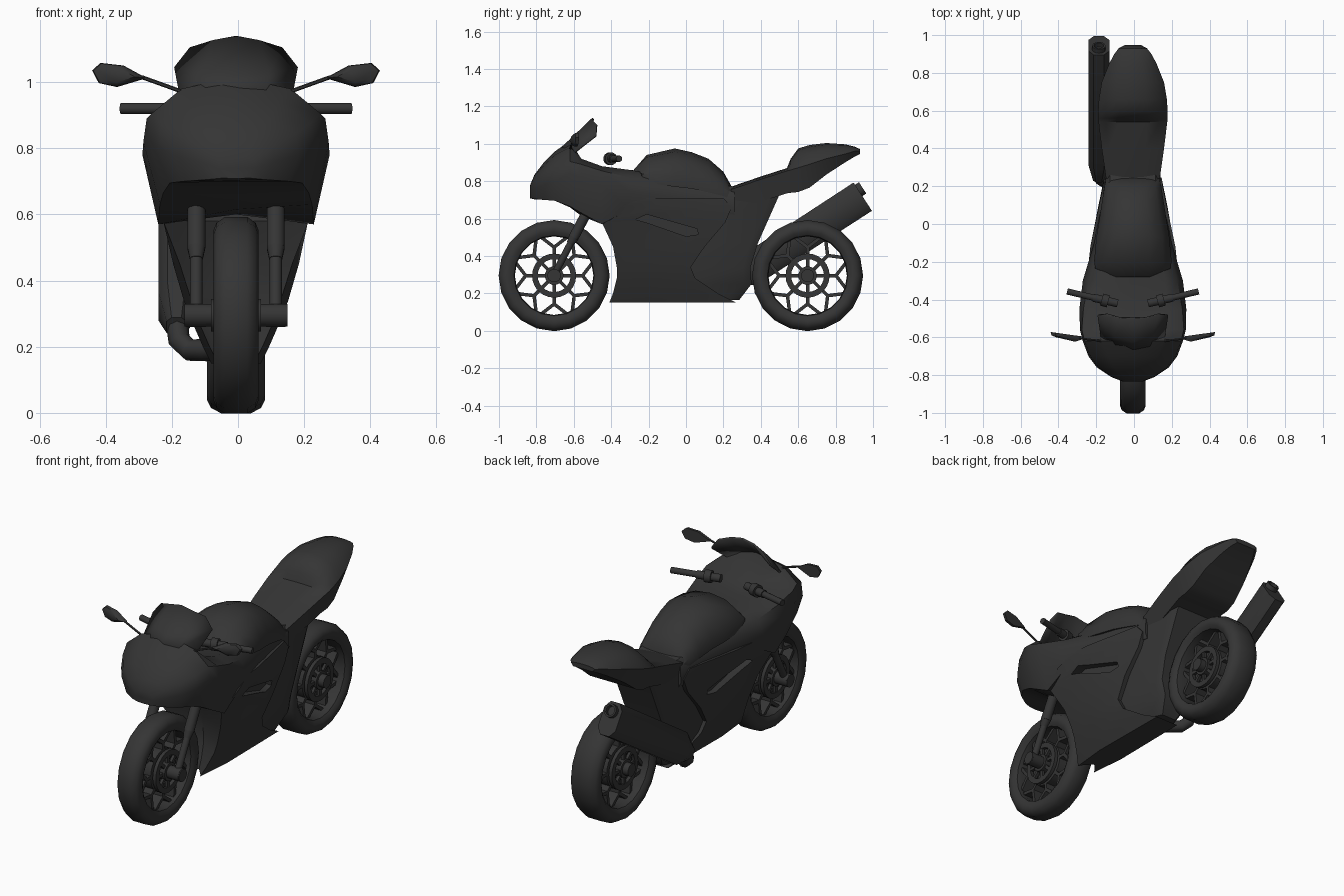
import bpy, bmesh, math
from mathutils import Vector as V

if "Cube" in bpy.data.objects:
    bpy.data.objects.remove(bpy.data.objects["Cube"])

mat = bpy.data.materials.new("dark_grey")
mat.diffuse_color = (0.035, 0.035, 0.035, 1)
mat.use_nodes = True
mat.node_tree.nodes["Principled BSDF"].inputs["Base Color"].default_value = mat.diffuse_color


def skin(bm, rings, loop=False):
    """Join closed rings of points with quads; cap the ends unless looped."""
    vs = [[bm.verts.new(p) for p in r] for r in rings]
    n = len(vs[0])
    for a, b in zip(vs, vs[1:] + (vs[:1] if loop else [])):
        for i in range(n):
            bm.faces.new((a[i], a[(i + 1) % n], b[(i + 1) % n], b[i]))
    if not loop:
        bm.faces.new(vs[0])
        bm.faces.new(vs[-1])


def rod(bm, a, b, r, r2=None, n=12):
    a, b = V(a), V(b)
    q = (b - a).to_track_quat('Z', 'Y')
    skin(bm, [[c + q @ V((s * math.cos(t), s * math.sin(t), 0))
               for t in [2 * math.pi * (i + .5) / n for i in range(n)]]
              for c, s in ((a, r), (b, r if r2 is None else r2))])


def bar(bm, a, b, w, hx):
    """Flat wheel spoke: half width w in the wheel plane, half depth hx."""
    a, b = V(a), V(b)
    side, dep = (b - a).cross(V((1, 0, 0))).normalized() * w, V((hx, 0, 0))
    skin(bm, [[c + side + dep, c - side + dep, c - side - dep, c + side - dep] for c in (a, b)])


def finish(name, bm):
    bmesh.ops.recalc_face_normals(bm, faces=bm.faces)
    me = bpy.data.meshes.new(name)
    bm.to_mesh(me)
    bm.free()
    me.materials.append(mat)
    ob = bpy.data.objects.new(name, me)
    bpy.context.collection.objects.link(ob)
    return ob


def loft(name, halves):
    """Skin half outlines that start and end on the centre plane, mirrored."""
    bm = bmesh.new()
    skin(bm, [h + [(-x, y, z) for x, y, z in h[-2:0:-1]] for h in halves])
    return finish(name, bm)


# upper fairing: y, top z, shoulder x z, flank x z, widest x z, lower x z, belly z
upper = [
    (-.833, .78, .03, .775, .05, .76, .055, .74, .04, .71, .708),
    (-.81, .835, .06, .83, .11, .805, .115, .76, .09, .705, .703),
    (-.76, .90, .10, .885, .18, .845, .19, .78, .16, .70, .70),
    (-.70, .96, .13, .94, .225, .875, .235, .80, .20, .695, .70),
    (-.62, 1.015, .165, .98, .255, .905, .265, .84, .22, .665, .66),
    (-.56, .88, .19, .92, .27, .89, .28, .82, .23, .63, .615),
    (-.45, .84, .18, .88, .262, .855, .283, .78, .235, .57, .60),
    (-.30, .84, .17, .86, .235, .82, .265, .745, .23, .65, .64),
    (-.10, .84, .14, .83, .18, .80, .205, .72, .195, .65, .64),
    (.10, .80, .12, .80, .155, .77, .168, .69, .16, .63, .62),
    (.26, .77, .12, .77, .14, .74, .145, .65, .13, .62, .62)]
loft("upper_fairing", [[(0, s[0], s[1])] + [(s[i], s[0], s[i + 1]) for i in (2, 4, 6, 8)]
                       + [(0, s[0], s[10])] for s in upper])

# lower fairing: z, front y, rear y, front / middle / rear half widths
lower = [(.15, -.41, .27, .055, .075, .07), (.20, -.39, .17, .08, .10, .09), (.28, -.37, .05, .115, .135, .125),
         (.34, -.37, .025, .135, .158, .14), (.45, -.39, .10, .17, .19, .155),
         (.58, -.45, .21, .22, .218, .152), (.66, -.35, .245, .248, .23, .152),
         (.71, -.24, .20, .238, .225, .158)]
fairing = loft("lower_fairing", [
    [(0, f + .07, z), (wf * .8, f + .02, z), (wf, f, z), (wm, f * .5, z),
     (wm * .4 + wr * .6, r * .5 - .03, z), (wr, r, z), (0, r, z)] for z, f, r, wf, wm, wr in lower])

# side vents cut into the lower fairing
bm = bmesh.new()
vent = [(-.27, .595), (-.21, .622), (.06, .545), (.065, .515), (.0, .505), (-.20, .575)]
for s in (-1, 1):
    skin(bm, [[(s * (x - .12 * y), y, z) for y, z in vent] for x in (.145, .4)])
cutter = finish("vent_cutter", bm)
cutter.hide_render = True
mod = fairing.modifiers.new("vents", 'BOOLEAN')
mod.operation, mod.object, mod.solver = 'DIFFERENCE', cutter, 'EXACT'
bpy.context.view_layer.objects.active = fairing
bpy.ops.object.modifier_apply(modifier=mod.name)
bpy.data.objects.remove(cutter)

# rear frame behind the fairing
loft("rear_frame", [[(0, f, z), (w, f, z), (w, r - .04, z), (w - .02, r, z), (0, r, z)]
                    for z, f, r, w in ((.165, .2, .285, .065), (.25, .0, .35, .10), (.34, -.05, .345, .118),
                                       (.47, .0, .385, .128), (.74, .15, .505, .13))])

# tank: y, top z, half width, base z
loft("tank", [[(0, y, t), (w * .45, y - d * .0, t - .1 * (t - b)), (w * .8, y + d, t - .35 * (t - b)),
               (w, y + d * 1.5, b + .15 * (t - b)), (w, y + d * 1.5, b - .03), (0, y, b - .03)]
              for y, t, w, b, d in ((-.28, .86, .20, .835, .03), (-.21, .94, .205, .82, .01), (-.06, .975, .192, .80, 0),
                                    (.03, .955, .177, .79, 0), (.12, .92, .163, .77, 0), (.20, .85, .15, .75, 0),
                                    (.245, .77, .14, .73, 0))])

# seat and tail hump: y, top z, crease z, bottom z, half width
loft("seat_tail", [[(0, y, t), (w * .4, y, t - .1 * (t - c)), (w * .78, y, t - .42 * (t - c)),
                    (w, y, c), (w * .8, y, b), (0, y, b)]
                   for y, t, c, b, w in ((.24, .77, .755, .63, .142), (.40, .825, .81, .69, .165),
                                         (.54, .87, .855, .735, .182), (.56, .92, .86, .738, .184),
                                         (.60, .975, .872, .742, .184), (.66, .993, .89, .765, .18),
                                         (.75, 1.004, .92, .835, .165), (.85, .997, .945, .90, .125),
                                         (.90, .985, .96, .93, .098), (.93, .972, .962, .945, .075))])

# windscreen
screen = [[(0, -.675, .975), (.09, -.655, .97), (.17, -.60, .955)],
          [(0, -.625, 1.02), (.10, -.595, 1.025), (.187, -.485, 1.045)],
          [(0, -.50, 1.14), (.07, -.50, 1.127), (.14, -.48, 1.105)]]
bm = bmesh.new()
rows = [[bm.verts.new(p) for p in [(-x, y, z) for x, y, z in r[:0:-1]] + r] for r in screen]
for a, b in zip(rows, rows[1:]):
    for i in range(4):
        bm.faces.new((a[i], a[i + 1], b[i + 1], b[i]))
finish("windscreen", bm).modifiers.new("thickness", 'SOLIDIFY').thickness = .01


# wheels
def wheel(name, cy, hw, hub):
    cz, n = .295, 20
    at = lambda x, r, t: (x, cy + r * math.sin(t), cz - r * math.cos(t))
    bm = bmesh.new()
    half = [(.5, .21), (.8, .215), (.97, .235), (1, .257), (.87, .28), (.5, .297)]
    prof = half + [(-k, r) for k, r in half[::-1]]
    skin(bm, [[at(k * hw, r, 2 * math.pi * i / n) for k, r in prof] for i in range(n)], True)
    finish(name + "_tire", bm)
    bm = bmesh.new()
    for x, w in ((-.058, .01), (0, .035), (.058, .01)):
        skin(bm, [[at(x + a * w, r, 2 * math.pi * i / 24) for a, r in
                   ((-1, .088), (1, .088), (1, .118), (-1, .118))] for i in range(24)], True)
    for i in range(8):
        t = math.pi * i / 4
        bar(bm, at(0, .03, t), at(0, .16, t), .009, .035)
        for s in (-1, 1):
            bar(bm, at(s * .058, .03, t), at(s * .058, .095, t), .009, .008)
            bar(bm, at(0, .152, t), at(0, .215, t + s * .32), .009, .035)
    rod(bm, (-hub, cy, cz), (hub, cy, cz), .035, n=16)
    rod(bm, (-.075, cy, cz), (.075, cy, cz), .05, n=16)
    finish(name + "_rim", bm)


wheel("front_wheel", -.705, .068, .155)
wheel("rear_wheel", .65, .087, .11)

# forks
bm = bmesh.new()
for s in (-1, 1):
    x = s * .12
    rod(bm, (x, -.715, .28), (x, -.60, .50), .019)
    rod(bm, (x, -.62, .465), (x, -.60, .50), .02, .028)
    rod(bm, (x, -.60, .50), (x, -.54, .615), .028)
    rod(bm, (s * .09, -.705, .295), (s * .15, -.705, .295), .036)
finish("forks", bm)

# handlebars and mirrors
for s, side in ((-1, "left"), (1, "right")):
    bm = bmesh.new()
    rod(bm, (s * .08, -.42, .92), (s * .21, -.39, .92), .022)
    rod(bm, (s * .13, -.41, .92), (s * .165, -.40, .92), .034)
    rod(bm, (s * .20, -.392, .92), (s * .348, -.357, .92), .017)
    finish(side + "_handlebar", bm)
    bm = bmesh.new()
    rod(bm, (s * .16, -.62, .97), (s * .285, -.605, 1.015), .006, n=6)
    head = [(.27, 1.012), (.34, 1.05), (.41, 1.058), (.435, 1.035), (.415, .997), (.36, .985)]
    cx, cz = .36, 1.022
    skin(bm, [[(s * (cx + (x - cx) * k), -.605 + (x - .27) * .14 + d, cz + (z - cz) * k) for x, z in head]
              for d, k in ((-.018, .6), (-.008, .95), (.01, 1))])
    finish(side + "_mirror", bm)

# muffler on the left side
end, d, u = V((-.18, .945, .717)), V((0, .84, .545)), V((0, -.545, .84))
shape = [(-.5, -1), (.5, -1), (1, -.6), (1, .6), (.5, 1), (-.5, 1), (-1, .6), (-1, -.6)]
bm = bmesh.new()
skin(bm, [[end + d * t + V((a * w, 0, 0)) + u * (b * h) for a, b in shape]
          for t, w, h in ((-.84, .03, .035), (-.72, .055, .088), (0, .055, .09))])
tip = end + u * .04
skin(bm, [[tip + d * t + V((r * math.cos(a), 0, 0)) + u * (r * math.sin(a)) for t, r in
           ((-.02, .036), (.025, .036), (.025, .026), (-.02, .026))]
          for a in [2 * math.pi * i / 12 for i in range(12)]], True)
finish("muffler", bm)

# exhaust pipe
cu = bpy.data.curves.new("exhaust_pipe", 'CURVE')
cu.dimensions, cu.bevel_depth, cu.bevel_resolution = '3D', .034, 2
sp = cu.splines.new('POLY')
path = [(-.02, .10, .195), (-.09, .18, .19), (-.14, .22, .19), (-.172, .24, .22), (-.178, .26, .27), (-.18, .32, .32)]
sp.points.add(len(path) - 1)
for p, c in zip(sp.points, path):
    p.co = (*c, 1)
cu.materials.append(mat)
bpy.context.collection.objects.link(bpy.data.objects.new("exhaust_pipe", cu))

# shading and centring
for ob in bpy.data.objects:
    ob.location.x -= .006
    ob.select_set(ob.type == 'MESH')
bpy.context.view_layer.objects.active = fairing
bpy.ops.object.shade_smooth_by_angle(angle=math.radians(42))
